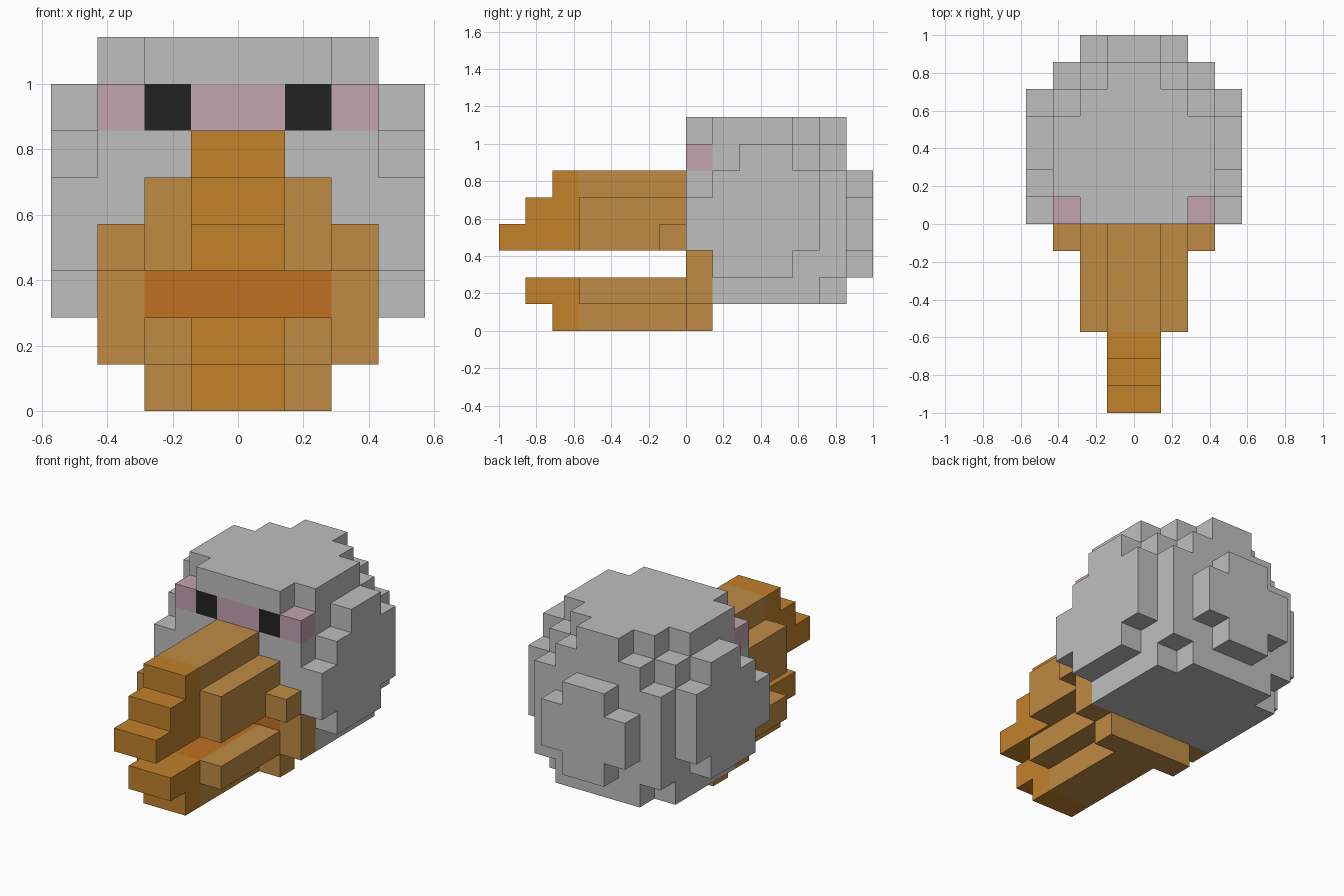
import bpy, bmesh
from mathutils import Vector

cube = bpy.data.objects.get("Cube")
if cube:
    bpy.data.objects.remove(cube, do_unlink=True)

U = 1 / 7  # edge length of one block
grid = {}  # block position -> part name


def linear(c):
    c /= 255
    return c / 12.92 if c <= 0.04045 else ((c + 0.055) / 1.055) ** 2.4


def material(name, *rgb):
    m = bpy.data.materials.new(name)
    m.use_nodes = True
    col = (*[linear(c) for c in rgb], 1)
    m.diffuse_color = col
    m.node_tree.nodes["Principled BSDF"].inputs["Base Color"].default_value = col
    return m


def block(part, half, back, front, low, high, inner=0):
    """Fill a box, mirrored in x; it replaces blocks already there."""
    for x in range(inner, half):
        for y in range(front, back):
            for z in range(low, high):
                grid[x, y, z] = grid[-1 - x, y, z] = part


def build_part(name, mat):
    """Make the outer skin of one part, with flat areas merged."""
    bm = bmesh.new()
    for cell in [c for c, owner in grid.items() if owner == name]:
        centre = Vector(cell) + Vector((0.5, 0.5, 0.5))
        for axis in range(3):
            for sign in (-1, 1):
                n, u, v = Vector(), Vector(), Vector()
                n[axis] = sign
                u[(axis + 1) % 3] = sign
                v[(axis + 2) % 3] = 1
                if tuple(int(a + b) for a, b in zip(cell, n)) in grid:
                    continue
                middle = centre + n / 2
                corners = [middle - (u + v) / 2, middle + (u - v) / 2,
                           middle + (u + v) / 2, middle - (u - v) / 2]
                bm.faces.new([bm.verts.new(p * U) for p in corners])
    bmesh.ops.remove_doubles(bm, verts=bm.verts[:], dist=0.001)
    bmesh.ops.dissolve_limit(bm, angle_limit=0.01,
                             verts=bm.verts[:], edges=bm.edges[:])
    mesh = bpy.data.meshes.new(name)
    bm.to_mesh(mesh)
    bm.free()
    mesh.materials.append(mat)
    bpy.context.collection.objects.link(bpy.data.objects.new(name, mesh))


# Head: core, cross-shaped crown, rounded back and back bulge
block("head", 3, back=5, front=0, low=1, high=7)
block("head", 2, back=5, front=0, low=7, high=8)
block("head", 3, back=4, front=1, low=7, high=8)
for half in (1, 2, 3):
    block("head", half, back=6, front=5, low=max(1, half - 1),
          high=(8, 7, 6)[half - 1])
for half in (1, 2):
    block("head", half, back=7, front=6, low=1 + half, high=7 - half)

# Side bulges: one column per step in depth
for y, low, high in ((0, 3, 5), (1, 2, 6), (2, 2, 7), (3, 2, 7), (4, 3, 6)):
    block("side_bulges", 4, y + 1, y, low, high, inner=3)

# Face
block("face_band", 3, back=1, front=0, low=6, high=7)
block("eyes", 2, back=1, front=0, low=6, high=7, inner=1)

# Upper beak: steps down to the sides, then down to the tip
for half, length in ((1, 4), (2, 4), (3, 1)):
    block("upper_beak", half, back=0, front=-length, low=3, high=7 - half)
for step in range(3):
    block("upper_beak_tip", 1, back=-4 - step, front=-5 - step,
          low=3, high=6 - step)

# Lower beak: jaw, keel and the root under the head
block("lower_beak", 2, back=0, front=-4, low=1, high=2)
block("lower_beak", 1, back=0, front=-4, low=0, high=1)
block("lower_beak", 2, back=1, front=0, low=0, high=1)
block("lower_beak", 3, back=1, front=0, low=1, high=3)
for level in (0, 1):
    block("lower_beak_tip", 1, back=-4, front=-5 - level,
          low=level, high=level + 1)

# Mouth: tongue and throat
block("mouth", 1, back=0, front=-4, low=1, high=2)
block("mouth", 2, back=1, front=0, low=2, high=3)

grey = material("feather grey", 191, 191, 191)
amber = material("light amber", 191, 139, 68)
orange = material("deep orange", 193, 129, 43)

build_part("head", grey)
build_part("side_bulges", grey)
build_part("face_band", material("dusty pink", 194, 163, 175))
build_part("eyes", material("eye black", 34, 34, 34))
build_part("upper_beak", amber)
build_part("upper_beak_tip", orange)
build_part("lower_beak", amber)
build_part("lower_beak_tip", orange)
build_part("mouth", material("mouth rust", 192, 111, 33))
